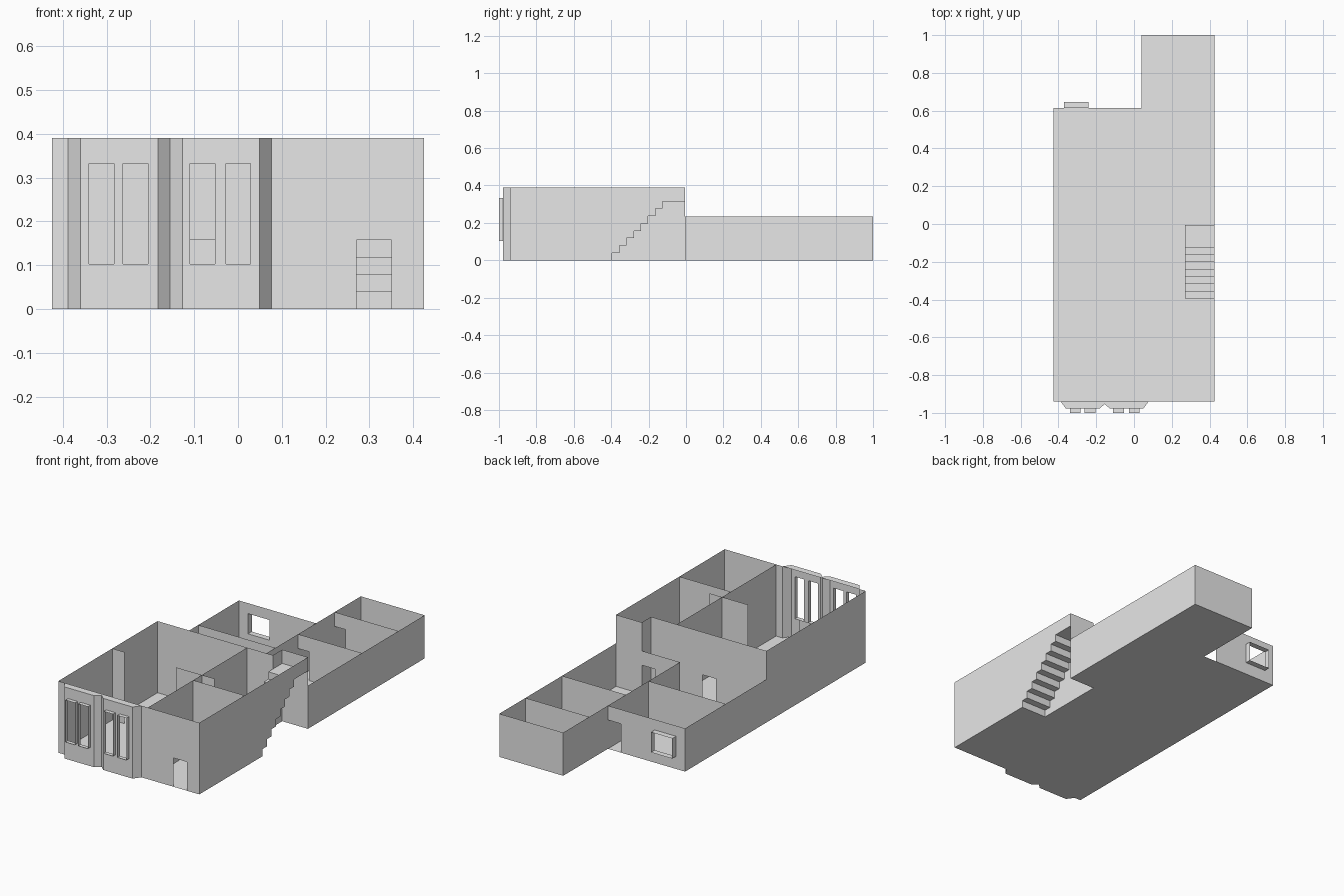
import bpy
import bmesh

cube = bpy.data.objects.get("Cube")
if cube:
    bpy.data.objects.remove(cube, do_unlink=True)

PLASTER = bpy.data.materials.new("plain_grey")
PLASTER.use_nodes = True
GREY = (0.8, 0.8, 0.8, 1)
PLASTER.diffuse_color = GREY
PLASTER.node_tree.nodes["Principled BSDF"].inputs["Base Color"].default_value = GREY

# Main dimensions
W = 0.425                      # half width of the house
FRONT, MID, STEP, BACK, END = -0.94, -0.085, -0.005, 0.615, 1.0
TALL, LOW, DOOR = 0.39, 0.235, 0.157
WING = 0.04                    # inner side of the rear wing
HALL, STAIR = 0.115, 0.27      # hall partition, inner side of the stair


def build(name, polygons):
    """One object from a list of polygons, with shared corners welded."""
    bm = bmesh.new()
    for poly in polygons:
        bm.faces.new([bm.verts.new(p) for p in poly])
    bmesh.ops.remove_doubles(bm, verts=bm.verts, dist=0.0002)
    mesh = bpy.data.meshes.new(name)
    bm.to_mesh(mesh)
    bm.free()
    mesh.materials.append(PLASTER)
    obj = bpy.data.objects.new(name, mesh)
    bpy.context.collection.objects.link(obj)


def wall(name, p, q, height, holes=(), base=0):
    """Thin upright wall from p to q; holes are (start, end, bottom, top)."""
    axis = 0 if abs(q[0] - p[0]) >= abs(q[1] - p[1]) else 1
    cuts = sorted({p[axis], q[axis], *(v for h in holes for v in h[:2])})
    levels = sorted({base, height, *(v for h in holes for v in h[2:])})

    def point(s, z):
        t = (s - p[axis]) / (q[axis] - p[axis])
        return (p[0] + t * (q[0] - p[0]), p[1] + t * (q[1] - p[1]), z)

    cells = []
    for a, b in zip(cuts, cuts[1:]):
        for c, d in zip(levels, levels[1:]):
            s, z = (a + b) / 2, (c + d) / 2
            if not any(h[0] < s < h[1] and h[2] < z < h[3] for h in holes):
                cells.append([point(a, c), point(b, c), point(b, d), point(a, d)])
    build(name, cells)


def flat(x0, x1, y0, y1, z=0):
    return [(x0, y0, z), (x1, y0, z), (x1, y1, z), (x0, y1, z)]


def window_surround(name, x0, x1, z0, z1, y0, y1):
    """Open sleeve projecting from a window opening."""
    ring = [(x0, z0), (x1, z0), (x1, z1), (x0, z1)]
    build(name, [[(a[0], y0, a[1]), (b[0], y0, b[1]), (b[0], y1, b[1]), (a[0], y1, a[1])]
                 for a, b in zip(ring, ring[1:] + ring[:1])])


# Stair rhythm
STEPS = 8
STAIR_START, LANDING = -0.395, -0.125
RISE = 0.315 / STEPS
RUN = (LANDING - STAIR_START) / (STEPS - 1)
edges = [STAIR_START + i * RUN for i in range(STEPS)] + [STEP]

# Floor, left open under the stair
build("floor", [
    flat(-W, STAIR, FRONT, STAIR_START), flat(STAIR, W, FRONT, STAIR_START),
    flat(-W, WING, STAIR_START, STEP), flat(WING, STAIR, STAIR_START, STEP),
    flat(-W, WING, STEP, BACK), flat(WING, W, STEP, END)])

# Stair, with the walls on both sides following it
treads, inner, outer = [], [], []
for i, (a, b) in enumerate(zip(edges, edges[1:])):
    z0, z1 = i * RISE, (i + 1) * RISE
    treads.append([(STAIR, a, z0), (W, a, z0), (W, a, z1), (STAIR, a, z1)])
    treads.append(flat(STAIR, W, a, b, z1))
    inner.append([(STAIR, a, 0), (STAIR, b, 0), (STAIR, b, z1), (STAIR, a, z1)])
    outer.append([(W, a, z1), (W, b, z1), (W, b, TALL), (W, a, TALL)])
build("stair", treads)
build("stair_inner_wall", inner)
build("stair_outer_wall", outer)
wall("landing_side_wall", (STAIR, MID), (STAIR, STEP), TALL, base=STEPS * RISE)
wall("landing_back_wall", (STAIR, STEP), (W, STEP), TALL)

# Outer walls of the tall front part
wall("left_front_wall", (W, FRONT), (W, STAIR_START), TALL)
wall("right_front_wall", (-W, FRONT), (-W, MID), TALL)
wall("front_wall", (0.077, FRONT), (W, FRONT), TALL, [(0.27, 0.35, 0, DOOR)])
wall("front_corner_wall", (-W, FRONT), (-0.388, FRONT), TALL)

# Pair of bays with open window surrounds
BAY, VALLEY, TIP = -0.978, -0.953, -1.0
bays = [("right_bay", -0.388, -0.155, FRONT, VALLEY, [(-0.34, -0.283), (-0.263, -0.205)]),
        ("left_bay", -0.155, 0.077, VALLEY, FRONT, [(-0.11, -0.053), (-0.027, 0.028)])]
SILL, HEAD = 0.103, 0.332
for name, x0, x1, ya, yb, panes in bays:
    i0, i1 = x0 + 0.028, x1 - 0.028
    wall(name + "_outer_cheek", (x0, ya), (i0, BAY), TALL)
    wall(name + "_inner_cheek", (i1, BAY), (x1, yb), TALL)
    wall(name + "_front", (i0, BAY), (i1, BAY), TALL, [(a, b, SILL, HEAD) for a, b in panes])
    for n, (a, b) in enumerate(panes):
        window_surround(f"{name}_window_{n + 1}", a, b, SILL, HEAD, TIP, BAY)
    outline = [(x0, FRONT), (x0, ya), (i0, BAY), (i1, BAY), (x1, yb), (x1, FRONT)]
    outline = list(dict.fromkeys(outline))
    build(name + "_cap_and_floor", [[(x, y, z) for x, y in outline] for z in (0, TALL)])

# Inner walls of the tall part
wall("hall_partition", (HALL, FRONT), (HALL, MID), TALL)
wall("hall_cross_wall", (HALL, -0.55), (W, -0.55), TALL, [(0.27, 0.35, 0, DOOR)])
wall("room_divider_right", (-W, -0.475), (-0.35, -0.475), TALL)
wall("room_divider_left", (-0.04, -0.475), (0.19, -0.475), TALL)
wall("middle_wall", (-W, MID), (STAIR, MID), TALL, [(-0.12, -0.04, 0, DOOR)])

# Low rear room
PANE = (-0.37, -0.242, 0.068, 0.178)
wall("rear_side_wall", (-W, MID), (-W, BACK), LOW)
wall("rear_wall", (-W, BACK), (WING, BACK), LOW, [PANE, (-0.04, WING, 0, DOOR)])
wall("rear_divider", (-W, 0.265), (WING, 0.265), LOW)
window_surround("rear_window", *PANE, BACK, 0.647)

# Low rear wing
wall("wing_inner_wall", (WING, STEP), (WING, END), LOW)
wall("wing_outer_wall", (W, STEP), (W, END), LOW)
wall("wing_end_wall", (WING, END), (W, END), LOW)
wall("wing_front_wall", (WING, STEP), (STAIR, STEP), LOW, [(0.19, STAIR, 0, DOOR)])
for n, y in enumerate((0.46, 0.775)):
    wall(f"wing_divider_{n + 1}", (WING, y), (W, y), LOW, [(WING, 0.105, 0, DOOR)])
